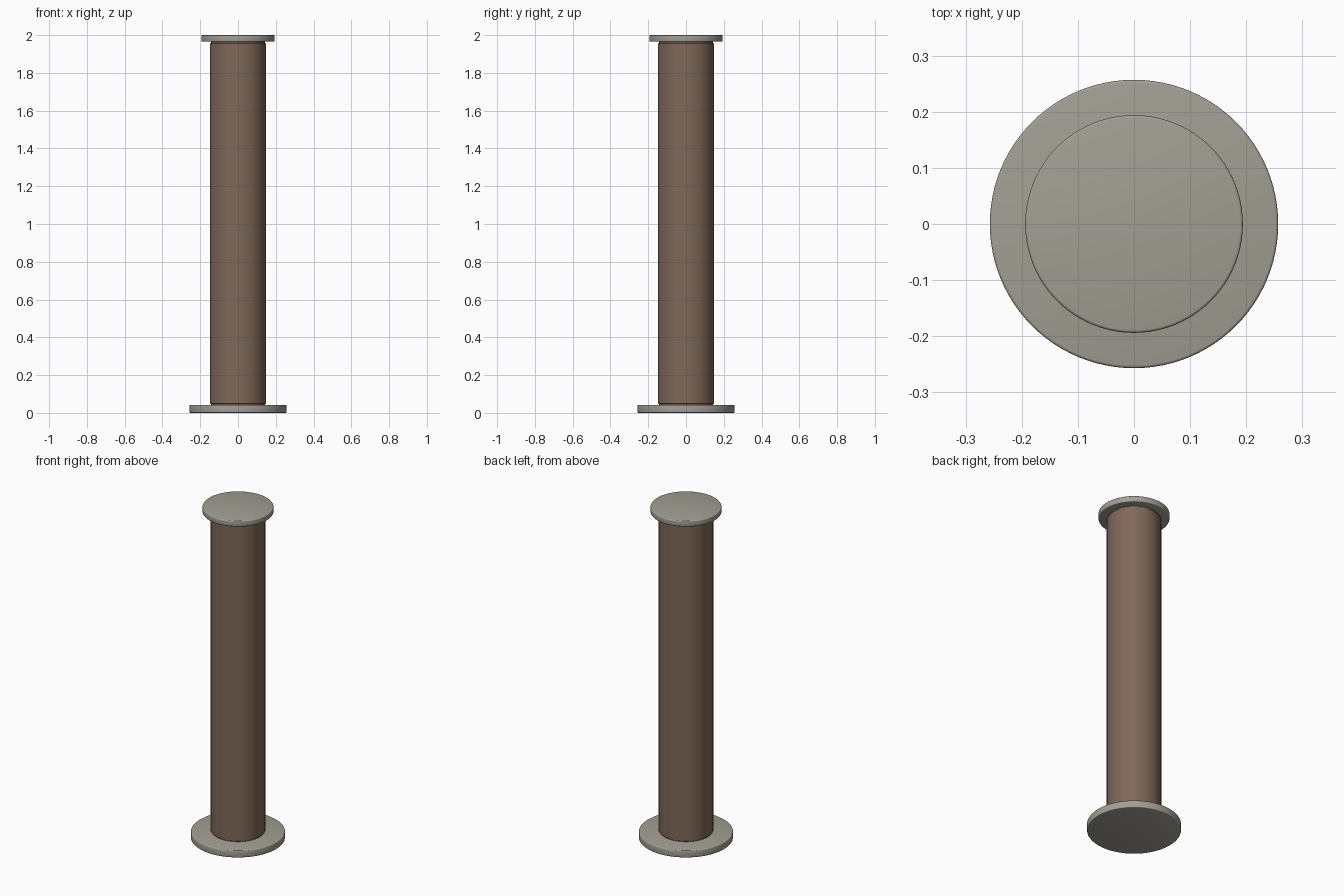
import bpy, bmesh, math

if "Cube" in bpy.data.objects:
    bpy.data.objects.remove(bpy.data.objects["Cube"])

SIDES = 96


def material(name, rgb):
    m = bpy.data.materials.new(name)
    m.diffuse_color = (*rgb, 1.0)
    m.use_nodes = True
    m.node_tree.nodes["Principled BSDF"].inputs["Base Color"].default_value = m.diffuse_color
    return m


stone = material("warm grey stone", (0.36, 0.345, 0.295))
bark = material("brown wood", (0.215, 0.14, 0.10))


def lathe(name, profile, mat):
    """Revolve (radius, height) points around z and close both ends."""
    bm = bmesh.new()
    rings = []
    for r, z in profile:
        rings.append([bm.verts.new((r * math.cos(2 * math.pi * i / SIDES),
                                    r * math.sin(2 * math.pi * i / SIDES), z))
                      for i in range(SIDES)])
    for a, b in zip(rings, rings[1:]):
        for i in range(SIDES):
            j = (i + 1) % SIDES
            bm.faces.new((a[i], a[j], b[j], b[i]))
    bm.faces.new(rings[0][::-1])
    bm.faces.new(rings[-1])
    me = bpy.data.meshes.new(name)
    bm.to_mesh(me)
    bm.free()
    me.materials.append(mat)
    ob = bpy.data.objects.new(name, me)
    bpy.context.collection.objects.link(ob)
    bpy.ops.object.select_all(action='DESELECT')
    ob.select_set(True)
    bpy.context.view_layer.objects.active = ob
    bpy.ops.object.shade_smooth_by_angle(angle=math.radians(40))
    return ob


def disc(name, radius, z0, z1, mat, b=0.005):
    """Flat disc with softly rounded rims."""
    steps = [math.radians(a) for a in (0, 30, 60, 90)]
    low = [(radius - b + b * math.sin(a), z0 + b - b * math.cos(a)) for a in steps]
    high = [(r, z0 + z1 - z) for r, z in reversed(low)]
    return lathe(name, low + high, mat)


# wide foot plate
disc("base_plate", 0.257, 0.0, 0.043, stone)

# round shaft with slightly eased ends
lathe("shaft", [(0.143, 0.035), (0.143, 0.046), (0.149, 0.050),
                (0.149, 1.955), (0.143, 1.959), (0.143, 1.970)], bark)

# smaller top plate
disc("top_plate", 0.194, 1.965, 2.0, stone)
